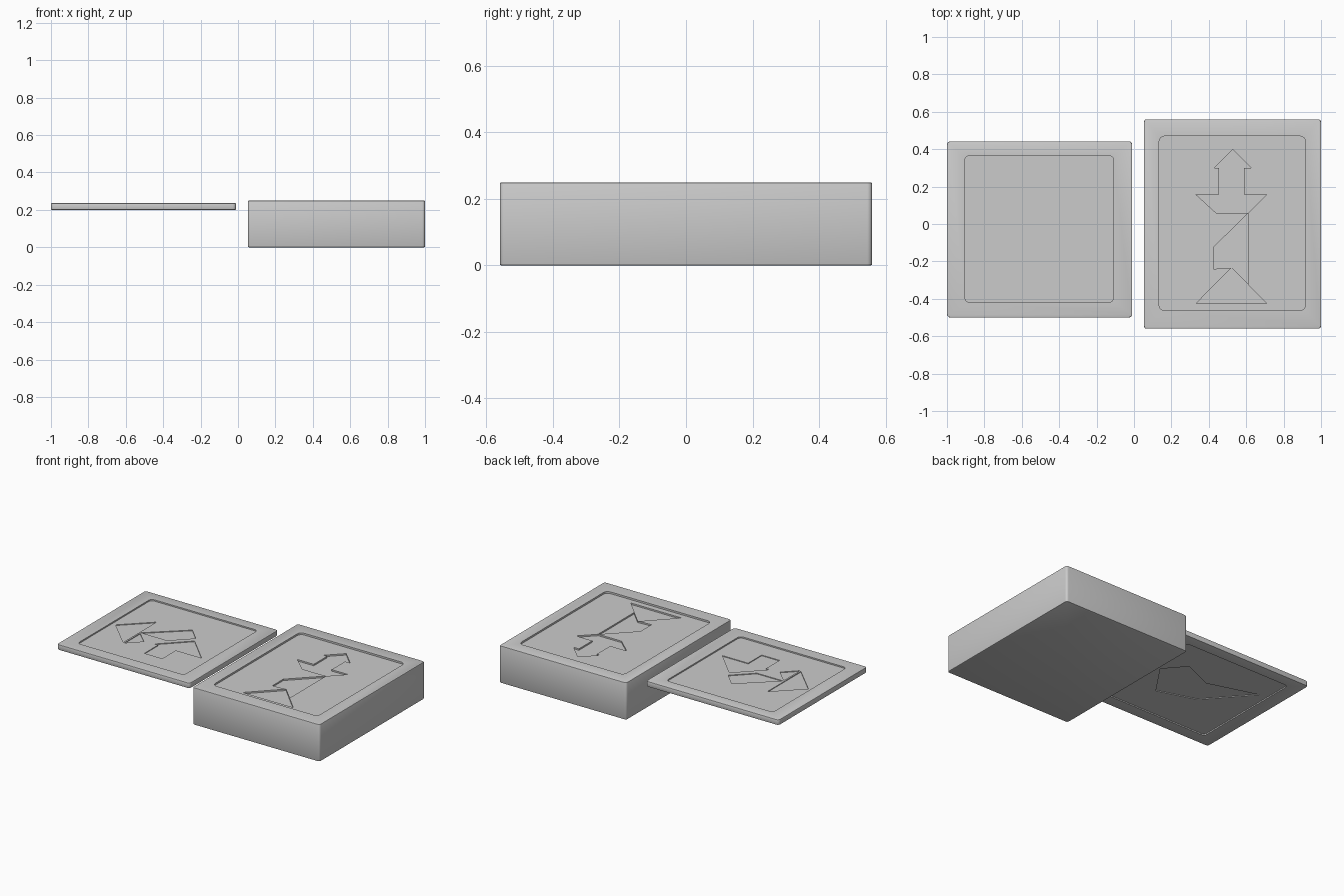
import bpy, bmesh, math

if "Cube" in bpy.data.objects:
    bpy.data.objects.remove(bpy.data.objects["Cube"])


def prism(name, pts, z0, z1):
    """Extrude a closed 2D outline from z0 to z1."""
    bm = bmesh.new()
    face = bm.faces.new([bm.verts.new((x, y, z0)) for x, y in pts])
    ext = bmesh.ops.extrude_face_region(bm, geom=[face])
    for v in ext["geom"]:
        if isinstance(v, bmesh.types.BMVert):
            v.co.z = z1
    bmesh.ops.recalc_face_normals(bm, faces=bm.faces)
    me = bpy.data.meshes.new(name)
    bm.to_mesh(me)
    bm.free()
    ob = bpy.data.objects.new(name, me)
    bpy.context.collection.objects.link(ob)
    return ob


def rounded(x0, x1, y0, y1, r, seg=4):
    """Outline of a rectangle with rounded corners."""
    pts = []
    for i, (cx, cy) in enumerate([(x1 - r, y1 - r), (x0 + r, y1 - r),
                                  (x0 + r, y0 + r), (x1 - r, y0 + r)]):
        for k in range(seg + 1):
            a = math.pi / 2 * (i + k / seg)
            pts.append((cx + r * math.cos(a), cy + r * math.sin(a)))
    return pts


def carve(ob, pts, z0, z1):
    """Cut a flat pocket, then throw the cutter away."""
    cutter = prism("cutter", pts, z0, z1)
    cutter.hide_render = True
    mod = ob.modifiers.new("pocket", "BOOLEAN")
    mod.operation, mod.solver, mod.object = "DIFFERENCE", "EXACT", cutter
    bpy.context.view_layer.objects.active = ob
    bpy.ops.object.modifier_apply(modifier=mod.name)
    bpy.data.objects.remove(cutter)


def slab(name, x0, x1, y0, y1, z0, z1, r, edge):
    """Rounded block with softened top and bottom rims."""
    ob = prism(name, rounded(x0, x1, y0, y1, r), z0, z1)
    bm = bmesh.new()
    bm.from_mesh(ob.data)
    rim = [e for e in bm.edges if abs(e.verts[0].co.z - e.verts[1].co.z) < 1e-5]
    bmesh.ops.bevel(bm, geom=rim, offset=edge, segments=2, profile=0.5, affect="EDGES")
    bm.to_mesh(ob.data)
    bm.free()
    return ob


# Closed box with a sunken panel and a standing figure made of puzzle shapes
box = slab("puzzle_box", 0.053, 1.0, -0.56, 0.56, 0, 0.25, 0.015, 0.005)
carve(box, rounded(0.134, 0.917, -0.463, 0.47, 0.03), 0.238, 0.3)
standing_shapes = [
    [(0.43, 0.30), (0.626, 0.30), (0.528, 0.398)],                      # hat
    [(0.455, 0.301), (0.455, 0.15), (0.588, 0.15), (0.588, 0.301)],     # head
    [(0.332, 0.157), (0.438, 0.06), (0.613, 0.06), (0.71, 0.157)],      # shoulders
    [(0.613, 0.061), (0.425, -0.125), (0.425, -0.24), (0.525, -0.235), (0.613, -0.323)],  # body
    [(0.332, -0.425), (0.709, -0.425), (0.521, -0.233)],                # skirt
]
for pts in standing_shapes:
    carve(box, pts, 0.228, 0.3)

# Loose lid beside the box, with a reclining figure on top
lid = slab("lid", -1.0, -0.01, -0.5, 0.442, 0.2, 0.236, 0.018, 0.004)
carve(lid, rounded(-0.904, -0.109, -0.418, 0.366, 0.025), 0.227, 0.3)
top_shapes = [
    [(-0.877, -0.05), (-0.695, -0.23), (-0.695, 0.125)],
    [(-0.684, -0.235), (-0.597, -0.148), (-0.684, -0.065)],
    [(-0.684, -0.055), (-0.49, -0.055), (-0.364, 0.07), (-0.45, 0.157)],
    [(-0.665, -0.066), (-0.585, -0.145), (-0.38, 0.055), (-0.49, -0.066)],
    [(-0.525, -0.142), (-0.172, -0.142), (-0.348, 0.035)],
    [(-0.497, -0.141), (-0.497, -0.286), (-0.364, -0.286), (-0.364, -0.141)],
]
for pts in top_shapes:
    carve(lid, pts, 0.222, 0.3)

# Underside of the lid: matching panel and a third silhouette
carve(lid, rounded(-0.904, -0.109, -0.418, 0.366, 0.025), 0.15, 0.208)
carve(lid, [(-0.85, 0.165), (-0.516, 0.064), (-0.305, 0.154), (-0.19, 0.02),
            (-0.34, -0.2), (-0.6, -0.12)], 0.15, 0.213)

for ob in (box, lid):
    bpy.ops.object.select_all(action="DESELECT")
    ob.select_set(True)
    bpy.context.view_layer.objects.active = ob
    bpy.ops.object.shade_smooth_by_angle(angle=math.radians(30))
